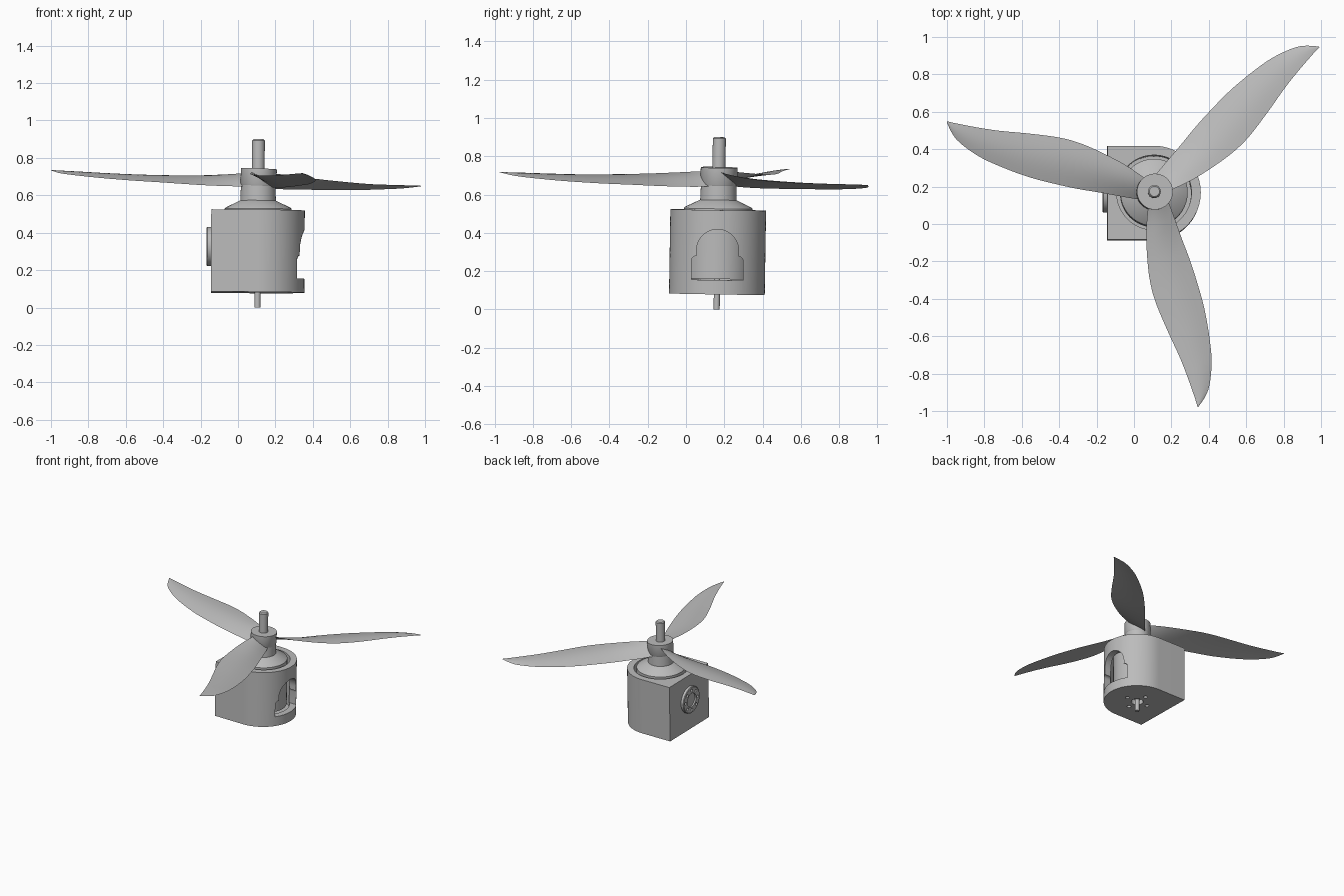
import bpy, bmesh, math
from mathutils import Matrix, Vector

cube = bpy.data.objects.get("Cube")
if cube:
    bpy.data.objects.remove(cube, do_unlink=True)

grey = bpy.data.materials.new("light_grey")
grey.use_nodes = True
GREY = (0.5, 0.5, 0.5, 1)
grey.diffuse_color = GREY
grey.node_tree.nodes["Principled BSDF"].inputs["Base Color"].default_value = GREY


def tilted(pivot, normal):
    turn = Vector((0, 0, 1)).rotation_difference(Vector(normal))
    p = Vector(pivot)
    return Matrix.Translation(p) @ turn.to_matrix().to_4x4() @ Matrix.Translation((0, 0, -p.z))


# Motor axis and the slightly more tilted propeller axis
BODY = tilted((0.104, 0.16, 0), (0.006, 0.016, 1))
PROP = tilted((0.11, 0.172, 0.69), (0.038, 0.0226, 1))


def make(name, bm, matrix=None):
    bmesh.ops.recalc_face_normals(bm, faces=bm.faces[:])
    if matrix:
        bm.transform(matrix)
    mesh = bpy.data.meshes.new(name)
    bm.to_mesh(mesh)
    bm.free()
    mesh.materials.append(grey)
    ob = bpy.data.objects.new(name, mesh)
    bpy.context.collection.objects.link(ob)
    return ob


def lathe(profile, sides=64):
    """Closed solid of revolution; profile starts and ends on the axis."""
    bm = bmesh.new()
    vs = [bm.verts.new((r, 0, z)) for r, z in profile]
    es = [bm.edges.new(pair) for pair in zip(vs, vs[1:])]
    bmesh.ops.spin(bm, geom=vs + es, cent=(0, 0, 0), axis=(0, 0, 1),
                   angle=math.tau, steps=sides)
    bmesh.ops.remove_doubles(bm, verts=bm.verts[:], dist=1e-5)
    return bm


def rod(r, z0, z1, sides=64):
    return lathe([(0, z0), (r, z0), (r, z1), (0, z1)], sides)


def prism(points, extrude):
    bm = bmesh.new()
    face = bm.faces.new([bm.verts.new(p) for p in points])
    new = bmesh.ops.extrude_face_region(bm, geom=[face])["geom"]
    moved = [g for g in new if isinstance(g, bmesh.types.BMVert)]
    bmesh.ops.translate(bm, verts=moved, vec=extrude)
    return bm


def arc(r, start, end, steps, centre=(0, 0)):
    angles = [math.radians(start + (end - start) * i / steps) for i in range(steps + 1)]
    return [(centre[0] + r * math.cos(a), centre[1] + r * math.sin(a)) for a in angles]


def carve(ob, cutters):
    for c in cutters:
        c.hide_render = True
        mod = ob.modifiers.new("cut", "BOOLEAN")
        mod.operation, mod.solver, mod.object = "DIFFERENCE", "EXACT", c
    dg = bpy.context.evaluated_depsgraph_get()
    mesh = bpy.data.meshes.new_from_object(ob.evaluated_get(dg))
    ob.modifiers.clear()
    ob.data = mesh
    for c in cutters:
        bpy.data.objects.remove(c, do_unlink=True)


# Housing: square back, round front, hollow inside
R = 0.25
outline = [(-R, -R)] + arc(R, -90, 90, 40) + [(-R, R)]
housing = make("motor_housing", prism([(x, y, 0.08) for x, y in outline], (0, 0, 0.44)), BODY)
window = [(-0.135, 0.155), (0.135, 0.155)] + arc(0.025, 0, 90, 5, (0.11, 0.255))
window += arc(0.11, 0, 180, 24, (0, 0.31)) + arc(0.025, 90, 180, 5, (-0.11, 0.255))
cutters = [
    make("cavity_cutter", rod(0.2, 0.12, 0.6), BODY),
    make("window_cutter", prism([(0.08, y, z) for y, z in window], (0.3, 0, 0)), BODY),
    make("shaft_hole_cutter", rod(0.045, 0, 0.15, 32), BODY)]
for k in range(4):
    spot = Matrix.Rotation(k * math.pi / 2, 4, "Z") @ Matrix.Translation((0.095, 0, 0))
    cutters.append(make("screw_hole_cutter", rod(0.015, 0, 0.15, 20), BODY @ spot))
carve(housing, cutters)

# Round connector plate on the flat back, with a ring of holes
SIDE = BODY @ Matrix.Translation((-R, 0, 0.245)) @ Matrix.Rotation(-math.pi / 2, 4, "Y")
plate = make("connector_plate", lathe([
    (0, -0.01), (0.105, -0.01), (0.105, 0.02), (0.1, 0.024),
    (0.055, 0.024), (0.055, 0.012), (0, 0.012)]), BODY @ Matrix.Translation((-R, 0, 0.325))
    @ Matrix.Rotation(-math.pi / 2, 4, "Y"))
SIDE = BODY @ Matrix.Translation((-R, 0, 0.325)) @ Matrix.Rotation(-math.pi / 2, 4, "Y")
cutters = []
for k in range(8):
    spot = Matrix.Rotation(k * math.pi / 4, 4, "Z") @ Matrix.Translation((0.078, 0, 0))
    cutters.append(make("plate_hole_cutter", rod(0.011, 0.008, 0.05, 16), SIDE @ spot))
carve(plate, cutters)

# Rotor bell, shafts and propeller hub
make("rotor_bell", lathe([(0, 0.16), (0.18, 0.16), (0.18, 0.527), (0.172, 0.535),
                          (0.095, 0.572), (0.092, 0.66), (0, 0.66)]), BODY)
make("lower_shaft", rod(0.016, 0, 0.2, 24), BODY)
make("upper_shaft", lathe([(0, 0.6), (0.034, 0.6), (0.034, 0.893), (0.027, 0.9), (0, 0.9)], 32), BODY)
make("propeller_hub", lathe([(0, 0.645), (0.09, 0.645), (0.096, 0.655),
                             (0.096, 0.742), (0, 0.742)]), PROP)

# Blade stations: radius, high edge offset and height, low edge offset and height
STATIONS = [
    (0.05, 0.07, 0.720, -0.045, 0.645),
    (0.16, 0.145, 0.710, -0.027, 0.642),
    (0.29, 0.213, 0.701, -0.003, 0.643),
    (0.40, 0.260, 0.696, 0.015, 0.646),
    (0.51, 0.290, 0.693, 0.038, 0.650),
    (0.67, 0.311, 0.692, 0.079, 0.655),
    (0.83, 0.326, 0.695, 0.138, 0.663),
    (0.95, 0.344, 0.698, 0.196, 0.672),
    (1.06, 0.365, 0.700, 0.280, 0.684),
    (1.112, 0.377, 0.701, 0.370, 0.700)]


def smooth_stations(rows, steps=5):
    rows = [Vector(r) for r in rows]
    out = []
    for i in range(len(rows) - 1):
        p0, p1, p2, p3 = (rows[min(max(i + k, 0), len(rows) - 1)] for k in (-1, 0, 1, 2))
        for s in range(steps):
            t = s / steps
            out.append(p1 + (p2 - p0) * t / 2 + (p0 * 2 - p1 * 5 + p2 * 4 - p3) * t * t / 2
                       + (p1 * 3 - p0 - p2 * 3 + p3) * t ** 3 / 2)
    return out + [rows[-1]]


def blade(name, angle):
    bm = bmesh.new()
    n, rings = 10, []
    for u, hv, hz, lv, lz in smooth_stations(STATIONS):
        chord = abs(hv - lv)
        thick = 0.004 + 0.018 * max(0, 1 - u / 0.9)
        ring = []
        for k in range(2 * n):
            t = k / n if k <= n else 2 - k / n
            bulge = math.sin(math.pi * t)
            side = 1 if k <= n else -1
            z = hz + (lz - hz) * t + bulge * (0.04 * chord + side * min(thick, chord * 0.1) / 2)
            ring.append(bm.verts.new((-u, hv + (lv - hv) * t, z)))
        rings.append(ring)
    for a, b in zip(rings, rings[1:]):
        for k in range(2 * n):
            j = (k + 1) % (2 * n)
            bm.faces.new((a[k], a[j], b[j], b[k]))
    bm.faces.new(rings[0])
    bm.faces.new(rings[-1])
    make(name, bm, PROP @ Matrix.Rotation(angle, 4, "Z"))


for i in range(3):
    blade(f"propeller_blade_{i + 1}", i * math.tau / 3)

# Smooth shading with sharp rims kept
parts = [o for o in bpy.context.collection.objects if o.type == "MESH" and grey.name in o.data.materials]
bpy.ops.object.select_all(action="DESELECT")
for o in parts:
    o.select_set(True)
bpy.context.view_layer.objects.active = parts[0]
bpy.ops.object.shade_smooth_by_angle(angle=math.radians(35))
